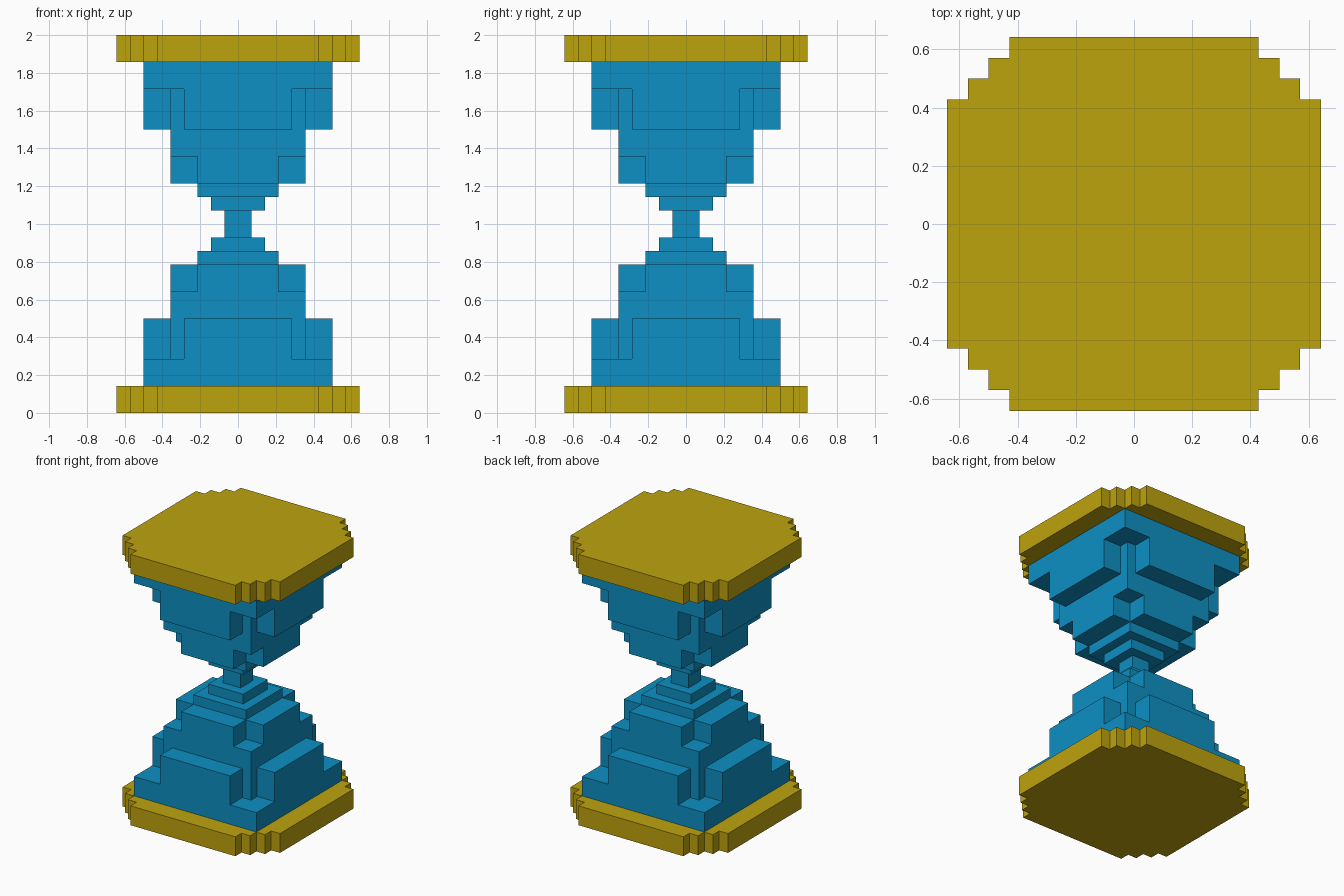
import bpy
import bmesh

cube = bpy.data.objects.get("Cube")
if cube:
    bpy.data.objects.remove(cube, do_unlink=True)

U = 1 / 14      # one block
HEIGHT = 28     # total height in blocks


def material(name, rgb):
    mat = bpy.data.materials.new(name)
    mat.use_nodes = True
    color = (*rgb, 1)
    mat.diffuse_color = color
    mat.node_tree.nodes["Principled BSDF"].inputs["Base Color"].default_value = color
    return mat


gold = material("gold", (0.515, 0.366, 0.004))
blue = material("blue", (0.0044, 0.279, 0.552))


def add_prism(bm, corner, z0, z1):
    """Extrude an outline whose corner points repeat at every quarter turn."""
    outline, pts = [], list(corner)
    for _ in range(4):
        outline += pts
        pts = [(-y, x) for x, y in pts]
    face = bm.faces.new([bm.verts.new((x * U, y * U, z0 * U)) for x, y in outline])
    ext = bmesh.ops.extrude_face_region(bm, geom=[face], use_keep_orig=True)
    top = [v for v in ext["geom"] if isinstance(v, bmesh.types.BMVert)]
    bmesh.ops.translate(bm, verts=top, vec=(0, 0, (z1 - z0) * U))


def build(name, layers, mat, flip=False):
    """Stack layers into one object; flip places them upside down at the top."""
    bm = bmesh.new()
    for corner, z0, z1 in layers:
        if flip:
            z0, z1 = HEIGHT - z1, HEIGHT - z0
        add_prism(bm, corner, z0, z1)
    bmesh.ops.recalc_face_normals(bm, faces=bm.faces)
    mesh = bpy.data.meshes.new(name)
    bm.to_mesh(mesh)
    bm.free()
    mesh.materials.append(mat)
    bpy.context.collection.objects.link(bpy.data.objects.new(name, mesh))


def square(h):
    return [(h, h)]


# Round-cornered end plate, in steps
plate = [([(9, 6), (8, 6), (8, 7), (7, 7), (7, 8), (6, 8), (6, 9)], 0, 2)]

# Bulb: tapering squares with notched corners on the two large steps
bulb = [
    (square(7), 2, 4),
    ([(7, 4), (5, 4), (5, 5), (4, 5), (4, 7)], 4, 7),
    (square(5), 7, 9),
    ([(5, 3), (3, 3), (3, 5)], 9, 11),
    (square(3), 11, 12),
    (square(2), 12, 13),
]

for prefix, flip in (("lower", False), ("upper", True)):
    build(prefix + "_plate", plate, gold, flip)
    build(prefix + "_bulb", bulb, blue, flip)

# Narrow neck between the bulbs
build("neck", [(square(1), 13, 15)], blue)
